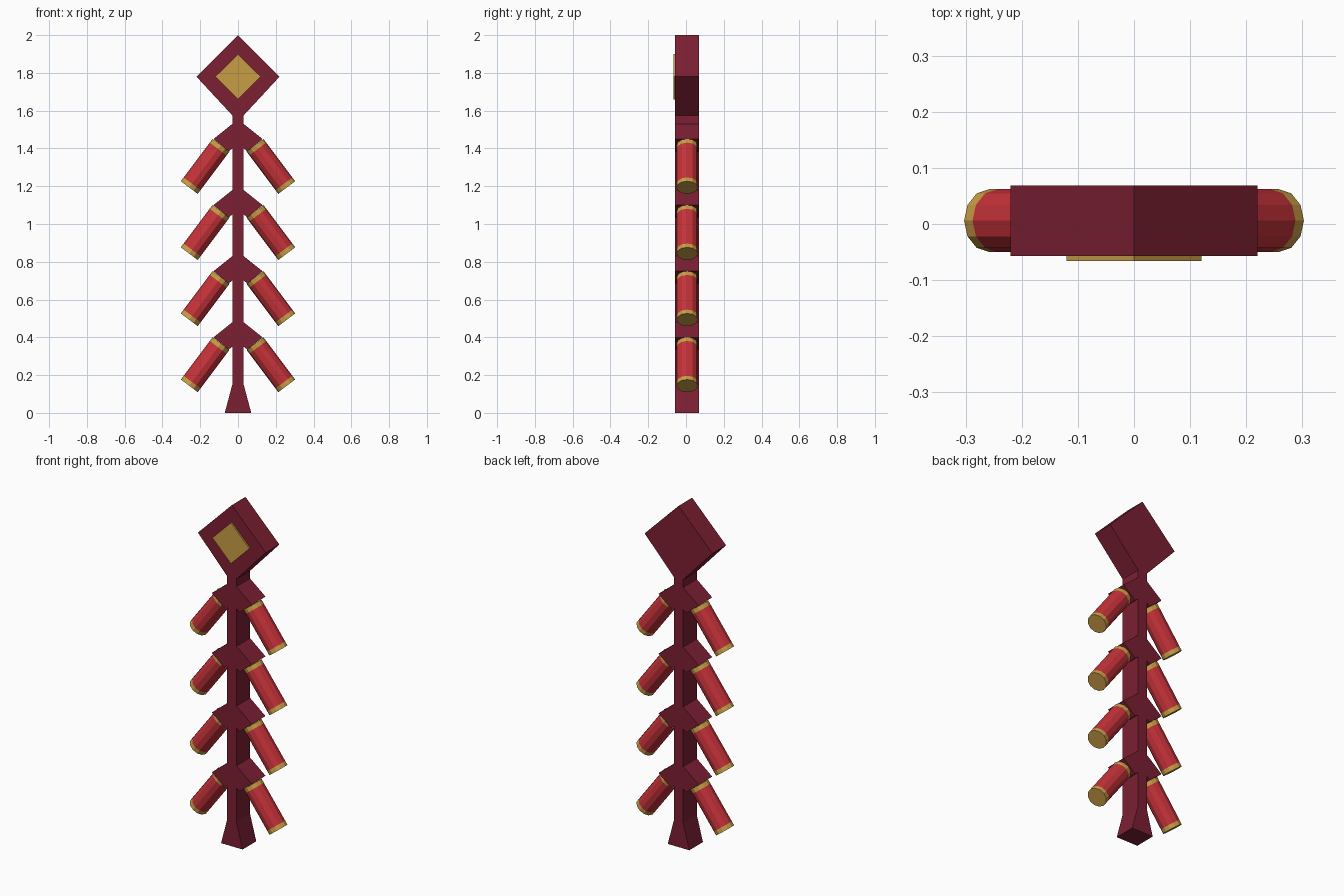
import bpy, bmesh, math
from mathutils import Matrix, Vector

if "Cube" in bpy.data.objects:
    bpy.data.objects.remove(bpy.data.objects["Cube"])

Y_FRONT, Y_BACK, Y_MID = -0.057, 0.069, 0.006


def material(name, color):
    m = bpy.data.materials.new(name)
    m.diffuse_color = (*color, 1)
    m.use_nodes = True
    m.node_tree.nodes["Principled BSDF"].inputs["Base Color"].default_value = m.diffuse_color
    return m


maroon = material("maroon", (0.20, 0.014, 0.032))
red = material("red", (0.56, 0.032, 0.041))
gold = material("gold", (0.58, 0.34, 0.06))


def finish(bm, name, mats):
    bmesh.ops.recalc_face_normals(bm, faces=bm.faces[:])
    mesh = bpy.data.meshes.new(name)
    bm.to_mesh(mesh)
    bm.free()
    for m in mats:
        mesh.materials.append(m)
    obj = bpy.data.objects.new(name, mesh)
    bpy.context.collection.objects.link(obj)
    return obj


def prism(name, outline, y0, y1, mat):
    """Extrude an x-z outline from y0 to y1."""
    bm = bmesh.new()
    face = bm.faces.new([bm.verts.new((x, y0, z)) for x, z in outline])
    out = bmesh.ops.extrude_face_region(bm, geom=[face])
    verts = [v for v in out["geom"] if isinstance(v, bmesh.types.BMVert)]
    bmesh.ops.translate(bm, verts=verts, vec=(0, y1 - y0, 0))
    return finish(bm, name, [mat])


def firecracker(name, side, z):
    """Twelve-sided tube with gold bands and ends, hanging outward."""
    top = Vector((side * 0.09, Y_MID, z - 0.033))
    end = Vector((side * 0.258, Y_MID, z - 0.257))
    axis = end - top
    length, r, band = axis.length, 0.056, 0.025
    turn = Matrix.Translation(top) @ axis.to_track_quat('Z', 'Y').to_matrix().to_4x4()
    bm = bmesh.new()
    rings = []
    for h in (0, band, length - band, length):
        rings.append([bm.verts.new((r * math.cos(i * math.pi / 6),
                                    r * math.sin(i * math.pi / 6), h)) for i in range(12)])
    for k in range(3):
        for i in range(12):
            j = (i + 1) % 12
            f = bm.faces.new((rings[k][i], rings[k][j], rings[k + 1][j], rings[k + 1][i]))
            f.material_index = 0 if k == 1 else 1
    for ring in (rings[0], rings[3]):
        bm.faces.new(ring).material_index = 1
    bm.transform(turn)
    finish(bm, name, [red, gold])


# Frame silhouette: diamond head, neck, four pairs of arms, flared foot
LEVELS = (1.45, 1.10, 0.75, 0.40)
half = [(0.22, 1.78), (0.03, 1.575)]
for z in LEVELS:
    half += [(0.03, z + 0.08), (0.13, z), (0.05, z - 0.065), (0.03, z - 0.05)]
half += [(0.03, 0.15), (0.07, 0.0)]
outline = [(0, 2.0)] + half + [(-x, z) for x, z in reversed(half)]
prism("frame", outline, Y_FRONT, Y_BACK, maroon)

# Gold diamond plate on the head
prism("diamond_plate", [(0, 1.90), (0.12, 1.78), (0, 1.66), (-0.12, 1.78)],
      -0.066, Y_FRONT, gold)

# Firecrackers hanging from each arm
for n, z in enumerate(LEVELS, 1):
    for side, label in ((-1, "left"), (1, "right")):
        firecracker(f"firecracker_{label}_{n}", side, z)
